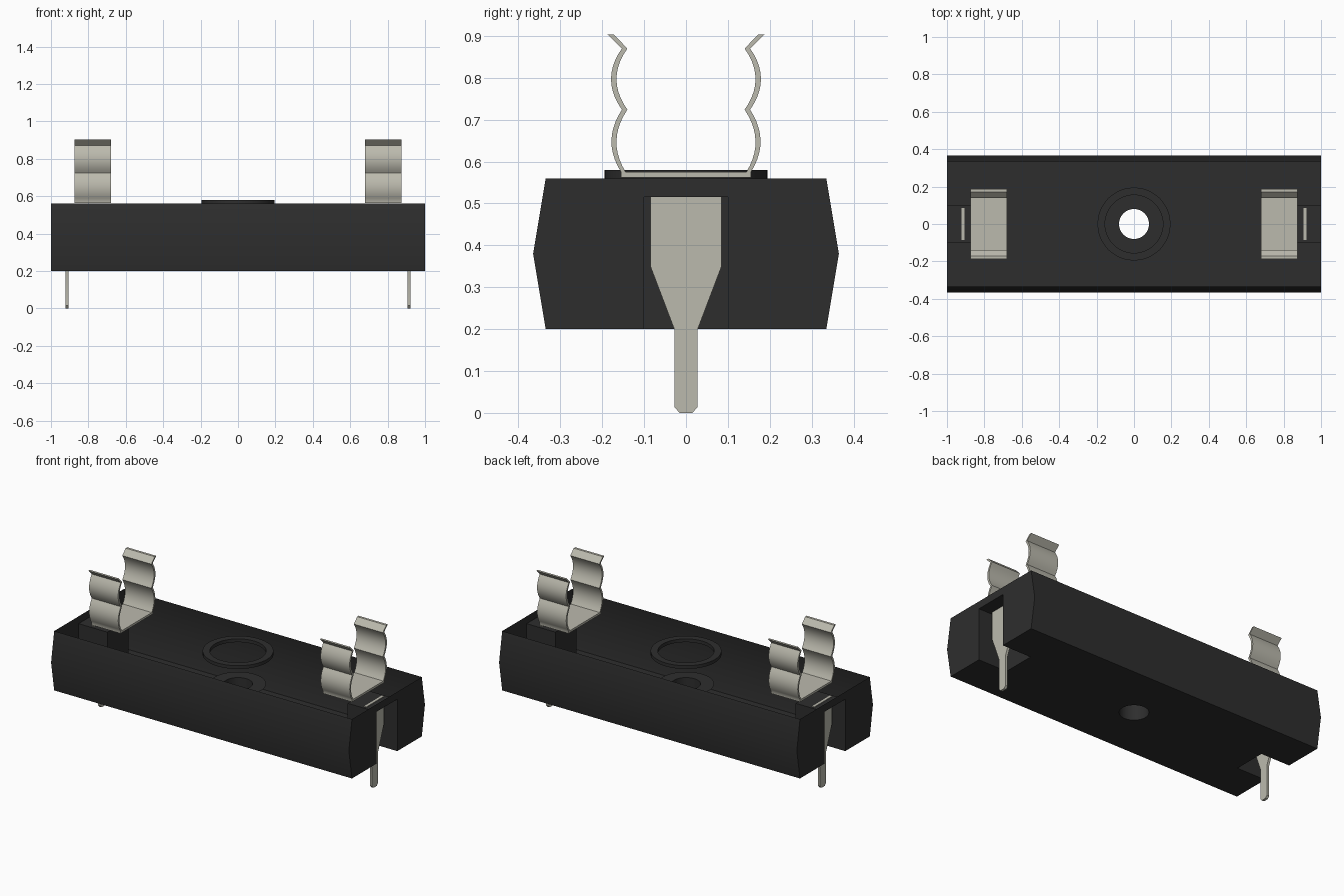
import bpy, bmesh, math

cube = bpy.data.objects.get("Cube")
if cube:
    bpy.data.objects.remove(cube, do_unlink=True)


def material(name, rgb, rough):
    m = bpy.data.materials.new(name)
    m.use_nodes = True
    m.diffuse_color = (*rgb, 1)
    node = next(n for n in m.node_tree.nodes if n.type == 'BSDF_PRINCIPLED')
    node.inputs["Base Color"].default_value = (*rgb, 1)
    node.inputs["Roughness"].default_value = rough
    return m


black = material("black plastic", (0.027, 0.027, 0.027), 0.6)
metal = material("tinned metal", (0.5, 0.49, 0.42), 0.5)


def finish(name, bm, mat):
    bmesh.ops.recalc_face_normals(bm, faces=bm.faces)
    me = bpy.data.meshes.new(name)
    bm.to_mesh(me)
    bm.free()
    me.materials.append(mat)
    me.shade_smooth()
    me.set_sharp_from_angle(angle=math.radians(30))
    ob = bpy.data.objects.new(name, me)
    bpy.context.scene.collection.objects.link(ob)
    return ob


def prism(name, profile, x0, x1, mat):
    """Extrude a closed (y, z) profile along x."""
    bm = bmesh.new()
    face = bm.faces.new([bm.verts.new((x0, y, z)) for y, z in profile])
    new = bmesh.ops.extrude_face_region(bm, geom=[face])["geom"]
    verts = [g for g in new if isinstance(g, bmesh.types.BMVert)]
    bmesh.ops.translate(bm, verts=verts, vec=(x1 - x0, 0, 0))
    return finish(name, bm, mat)


def cylinder(name, r, z0, z1, mat):
    bm = bmesh.new()
    bmesh.ops.create_cone(bm, cap_ends=True, segments=48, radius1=r, radius2=r, depth=z1 - z0)
    bmesh.ops.translate(bm, verts=bm.verts, vec=(0, 0, (z0 + z1) / 2))
    return finish(name, bm, mat)


def mirrored(half):
    """Close a right-hand (y, z) outline with its mirror image."""
    return half + [(-y, z) for y, z in reversed(half)]


# Base: bulged bar with end slots and a stepped screw hole
TOP, STEP, BORE, SEAT = 0.56, 0.38, 0.08, 0.155
base = prism("base", mirrored([(0.335, 0.2), (0.365, STEP), (0.335, TOP)]), -1, 1, black)
slot = mirrored([(0.1, 0.1), (0.1, 0.515)])
cutters = [
    prism("right_slot_cutter", slot, -1.1, -0.807, black),
    prism("left_slot_cutter", slot, 0.807, 1.1, black),
    cylinder("bore_cutter", BORE, 0.1, 0.5, black),
    cylinder("seat_cutter", SEAT, STEP, 0.7, black),
]
for c in cutters:
    c.hide_render = True
    mod = base.modifiers.new(c.name, 'BOOLEAN')
    mod.operation = 'DIFFERENCE'
    mod.solver = 'EXACT'
    mod.object = c
deps = bpy.context.evaluated_depsgraph_get()
cut = bpy.data.meshes.new_from_object(base.evaluated_get(deps))
base.modifiers.clear()
for c in cutters:
    bpy.data.objects.remove(c, do_unlink=True)

# The base is a thin shell, open on top
bm = bmesh.new()
bm.from_mesh(cut)
bm.normal_update()


def is_open(f):
    c = f.calc_center_median()
    seat_wall = c.z > STEP + 0.01 and math.hypot(c.x, c.y) < SEAT + 0.01
    return c.z > TOP - 0.001 or (seat_wall and abs(f.normal.z) < 0.1)


bmesh.ops.delete(bm, geom=[f for f in bm.faces if is_open(f)], context='FACES')
bm.to_mesh(cut)
bm.free()
cut.shade_smooth()
cut.set_sharp_from_angle(angle=math.radians(30))
base.data = cut

# Raised collar round the screw hole
bm = bmesh.new()
section = [(SEAT, TOP), (SEAT, 0.58), (0.195, 0.58), (0.195, TOP)]
vs = [bm.verts.new((r, 0, z)) for r, z in section]
edges = [bm.edges.new(p) for p in zip(vs, vs[1:])]
bmesh.ops.spin(bm, geom=vs + edges, cent=(0, 0, 0), axis=(0, 0, 1),
               angle=math.tau, steps=48, use_duplicate=False)
bmesh.ops.remove_doubles(bm, verts=bm.verts, dist=0.0005)
finish("screw_collar", bm, black)


# Spring clip outline: two bowed lobes per arm, with a flared lip
def lobe(y0, z0, y1, z1, bow, n=10):
    pts = []
    for i in range(n):
        t = i / n
        pts.append((y0 + (y1 - y0) * t + 4 * bow * t * (1 - t), z0 + (z1 - z0) * t))
    return pts


inner = (lobe(0.144, 0.575, 0.14, 0.724, 0.024)
         + lobe(0.14, 0.724, 0.14, 0.87, 0.026)
         + [(0.14, 0.87), (0.172, 0.903)])
outer = ([(0.155, 0.562)] + lobe(0.155, 0.575, 0.153, 0.724, 0.024)
         + lobe(0.153, 0.724, 0.153, 0.87, 0.026)
         + [(0.153, 0.87), (0.187, 0.903)])
clip = mirrored(outer + inner[::-1])

# Solder pin outline: wide blade tapering to a narrow tip
pin = mirrored([(0.015, 0), (0.028, 0.014), (0.028, 0.2), (0.085, 0.35), (0.085, 0.518)])

for side, s in (("left", 1), ("right", -1)):
    prism(side + "_spring_clip", clip, s * 0.68, s * 0.875, metal)
    prism(side + "_solder_pin", pin, s * 0.906, s * 0.921, metal)
